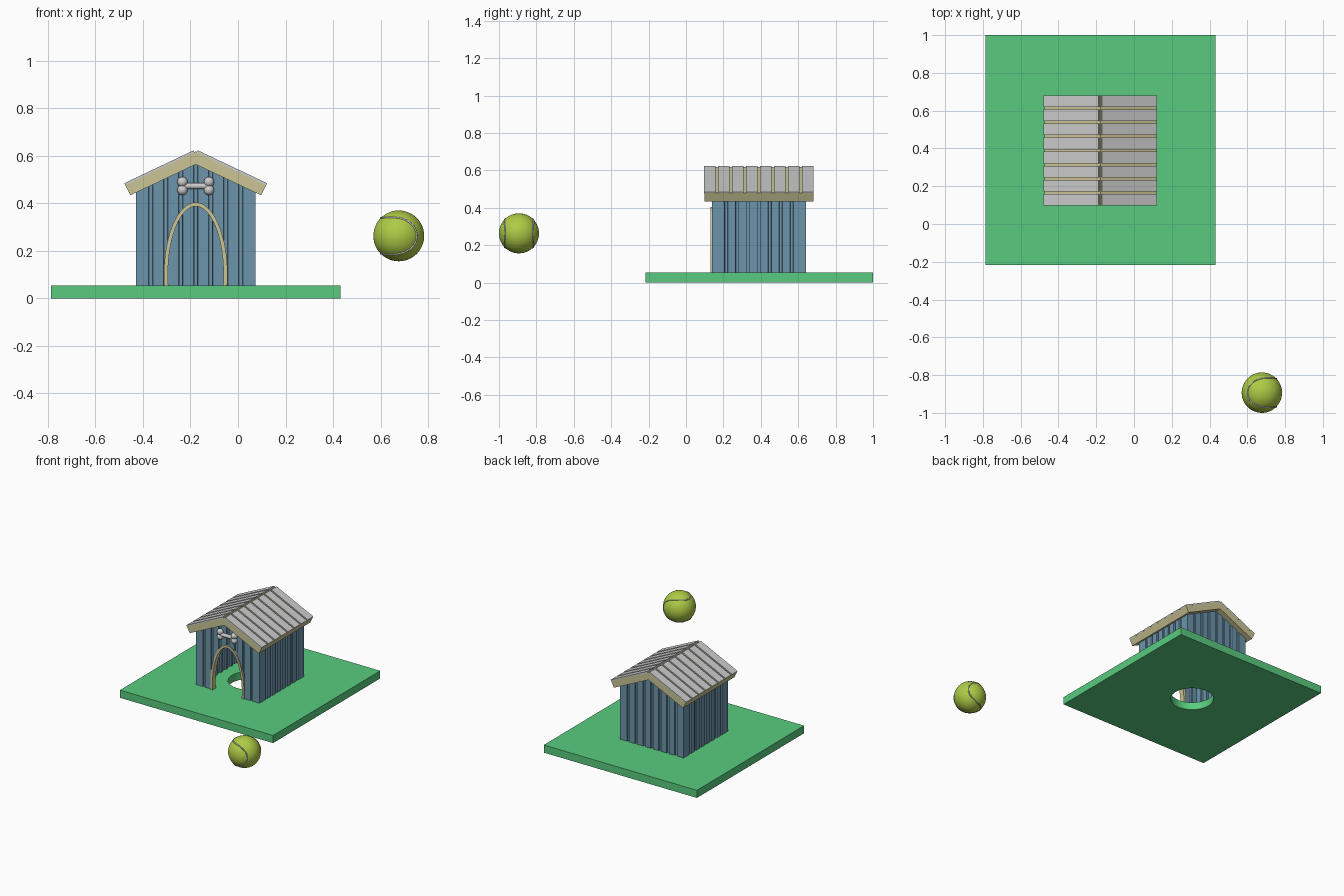
import bpy, bmesh, math

if "Cube" in bpy.data.objects:
    bpy.data.objects.remove(bpy.data.objects["Cube"])

CX, CY = -0.178, 0.39            # house centre
GROUND = 0.055                   # top of the grass slab
HALF = 0.252                     # half width of the house


def material(name, rgb):
    m = bpy.data.materials.new(name)
    m.diffuse_color = (*rgb, 1)
    m.use_nodes = True
    m.node_tree.nodes["Principled BSDF"].inputs["Base Color"].default_value = m.diffuse_color
    return m


GREEN = material("grass green", (0.10, 0.60, 0.21))
BLUE = material("wall blue", (0.15, 0.30, 0.41))
BEIGE = material("trim beige", (0.60, 0.56, 0.30))
LIME = material("ball lime", (0.42, 0.60, 0.06))


def finish(name, bm, mat=None):
    bmesh.ops.recalc_face_normals(bm, faces=bm.faces)
    me = bpy.data.meshes.new(name)
    bm.to_mesh(me)
    bm.free()
    ob = bpy.data.objects.new(name, me)
    bpy.context.collection.objects.link(ob)
    if mat:
        me.materials.append(mat)
    return ob


def prism(name, profile, y0, y1, mat=None):
    """Extrude an x-z profile from y0 to y1."""
    bm = bmesh.new()
    face = bm.faces.new([bm.verts.new((x, y0, z)) for x, z in profile])
    res = bmesh.ops.extrude_face_region(bm, geom=[face])
    moved = [g for g in res["geom"] if isinstance(g, bmesh.types.BMVert)]
    bmesh.ops.translate(bm, verts=moved, vec=(0, y1 - y0, 0))
    return finish(name, bm, mat)


def cut(ob, cutter):
    mod = ob.modifiers.new("cut", "BOOLEAN")
    mod.operation, mod.solver, mod.object = "DIFFERENCE", "EXACT", cutter
    bpy.context.view_layer.objects.active = ob
    bpy.ops.object.modifier_apply(modifier=mod.name)
    bpy.data.objects.remove(cutter)


def smooth(ob):
    bpy.ops.object.select_all(action="DESELECT")
    ob.select_set(True)
    bpy.context.view_layer.objects.active = ob
    bpy.ops.object.shade_smooth_by_angle(angle=math.radians(40))


# Grass slab with a round hole in the middle
base = prism("grass_base", [(-0.787, 0), (0.431, 0), (0.431, GROUND), (-0.787, GROUND)], -0.217, 1.0, GREEN)
bpy.ops.mesh.primitive_cylinder_add(vertices=48, radius=0.143, depth=0.3, location=(CX, CY, 0))
cut(base, bpy.context.object)


# Walls of upright boards with shallow recesses between them
def wall(name, length, place, boards=8, thick=0.018, groove=0.010):
    pitch = length / boards
    line = []
    for i in range(boards):
        u = -length / 2 + i * pitch
        line += [(u, 1), (u + 0.007, 1), (u + 0.009, 0), (u + pitch - 0.009, 0), (u + pitch - 0.007, 1)]
    line.append((length / 2, 1))
    bm = bmesh.new()
    rows = []
    for u, g in line:
        n = groove * g if abs(u) < length / 2 - 0.01 else 0
        row = []
        for d in (n, n + thick):
            x, y = place(u, d)
            top = 0.572 - 0.475 * abs(x - CX)
            row += [bm.verts.new((x, y, GROUND - 0.002)), bm.verts.new((x, y, top))]
        rows.append((row[0], row[1], row[3], row[2]))
    for a, b in zip(rows, rows[1:]):
        for k in range(4):
            bm.faces.new((a[k], a[(k + 1) % 4], b[(k + 1) % 4], b[k]))
    bm.faces.new(rows[0])
    bm.faces.new(rows[-1])
    return finish(name, bm, BLUE)


front = wall("front_wall", 2 * HALF, lambda u, d: (CX + u, CY - HALF + d))
wall("back_wall", 2 * HALF, lambda u, d: (CX + u, CY + HALF - d))
wall("left_wall", 2 * HALF - 0.036, lambda u, d: (CX - HALF + d, CY + u))
wall("right_wall", 2 * HALF - 0.036, lambda u, d: (CX + HALF - d, CY + u))


# Arched doorway and its frame
def arch(a, b, zc=0.10, floor=GROUND, n=40):
    t0 = math.asin((floor - zc) / b)
    ts = [t0 + (math.pi - 2 * t0) * i / n for i in range(n + 1)]
    return [(CX + a * math.cos(t), zc + b * math.sin(t)) for t in ts]


cut(front, prism("door_cutter", arch(0.126, 0.296, floor=0.04), 0.0, 0.25))
prism("door_frame", arch(0.134, 0.304) + arch(0.117, 0.287)[::-1], 0.131, 0.168, BEIGE)

# Roof slab and shingle boards
side = [(0.297, 0.478), (0.275, 0.434)]
prism("roof_slab",
      [(CX, 0.619)] + [(CX + x, z) for x, z in side] + [(CX, 0.564)] +
      [(CX - x, z) for x, z in side[::-1]], 0.098, 0.681, BEIGE)
for s, label in ((-1, "left"), (1, "right")):
    for i in range(8):
        y = 0.098 + i * 0.0746
        prof = [(0.009, 0.623), (0.300, 0.485), (0.296, 0.476), (0.005, 0.614)]
        prism(f"roof_board_{label}_{i + 1}", [(CX + s * x, z) for x, z in prof], y - 0.001, y + 0.061)

# Bone above the door
BY, BZ = 0.132, 0.473
for sx in (-1, 1):
    for sz in (-1, 1):
        bpy.ops.mesh.primitive_uv_sphere_add(segments=24, ring_count=12, radius=0.022,
                                             location=(CX + sx * 0.056, BY, BZ + sz * 0.017))
        bpy.context.object.name = "bone_knob"
        smooth(bpy.context.object)
bpy.ops.mesh.primitive_cylinder_add(vertices=24, radius=0.013, depth=0.11, location=(CX, BY, BZ),
                                    rotation=(0, math.pi / 2, 0))
bpy.context.object.name = "bone_shaft"
smooth(bpy.context.object)

# Ball with a wavy closed seam
R, BALL = 0.107, (0.677, -0.893, 0.263)
bpy.ops.mesh.primitive_uv_sphere_add(segments=48, ring_count=24, radius=R, location=BALL)
ball = bpy.context.object
ball.name = "ball"
ball.data.materials.append(LIME)
smooth(ball)

curve = bpy.data.curves.new("ball_seam", "CURVE")
curve.dimensions = "3D"
curve.bevel_depth, curve.bevel_resolution = 0.004, 2
N, A, B = 120, 0.85, 0.15
spline = curve.splines.new("POLY")
spline.points.add(N - 1)
spline.use_cyclic_u = True
for i, p in enumerate(spline.points):
    t = 2 * math.pi * i / N
    u = A * math.cos(t) + B * math.cos(3 * t)
    v = A * math.sin(t) - B * math.sin(3 * t)
    w = 2 * math.sqrt(A * B) * math.sin(2 * t)
    r = R * 0.995
    p.co = (r * w, -r * (u + v) / math.sqrt(2), r * (u - v) / math.sqrt(2), 1)
seam = bpy.data.objects.new("ball_seam", curve)
seam.location = BALL
bpy.context.collection.objects.link(seam)
